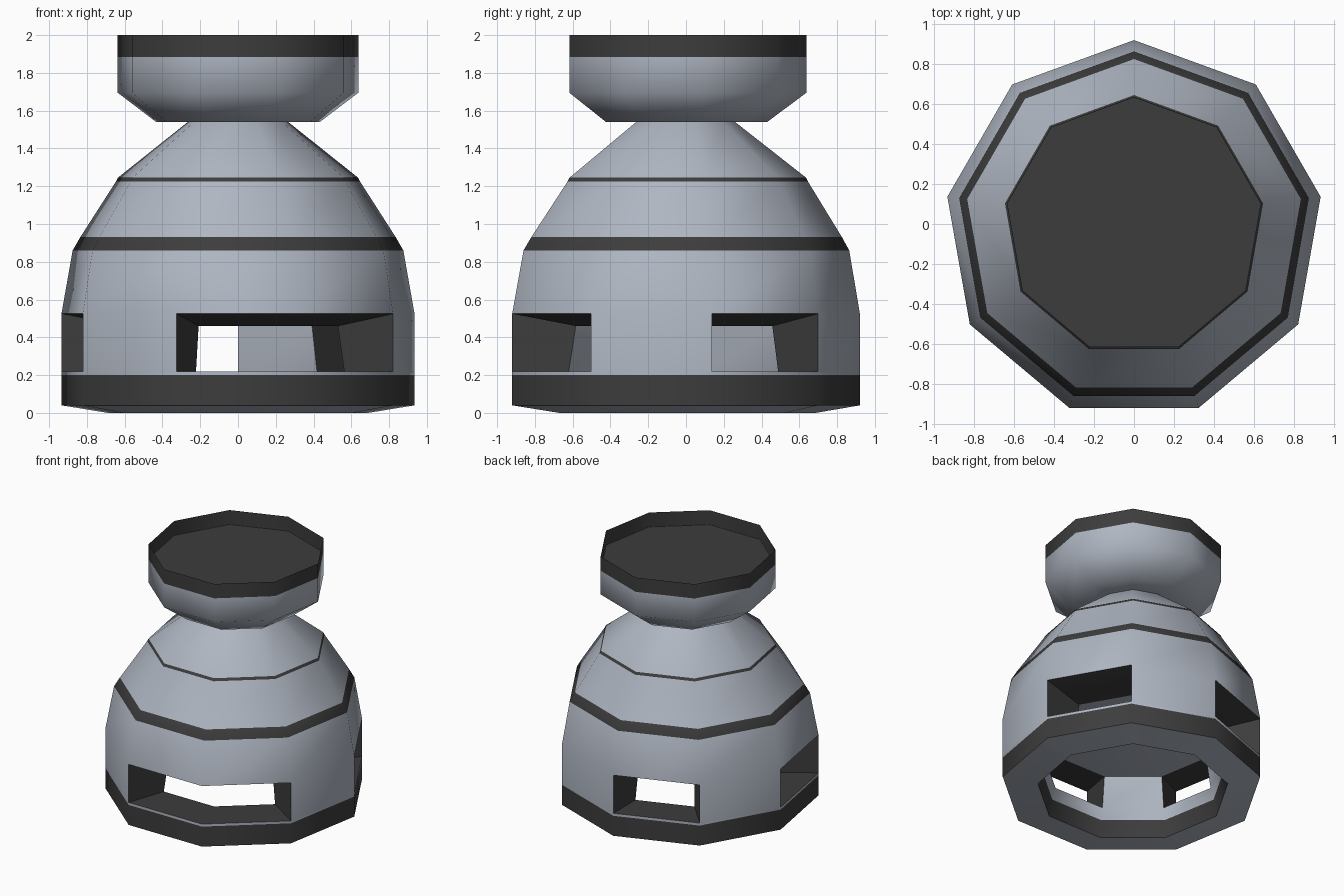
import bpy, bmesh, math

if "Cube" in bpy.data.objects:
    bpy.data.objects.remove(bpy.data.objects["Cube"])

N = 9  # sides


def material(name, rgb):
    m = bpy.data.materials.new(name)
    m.diffuse_color = (*rgb, 1)
    m.use_nodes = True
    m.node_tree.nodes["Principled BSDF"].inputs["Base Color"].default_value = m.diffuse_color
    return m


GREY, DARK = 0, 1
MATS = [material("light grey", (0.43, 0.47, 0.54)), material("charcoal", (0.046, 0.046, 0.046))]


def ring(bm, r, z):
    # side j lies between angles -110+40j and -70+40j, so side 0 faces the front;
    # wide rings sit slightly further forward than narrow ones
    cy = -0.01 - 0.061 * max(r - 0.647, 0)
    pts = []
    for j in range(N):
        a = math.radians(-110 + 40 * j)
        pts.append(bm.verts.new((r * math.cos(a), cy + r * math.sin(a), z)))
    return pts


def face(bm, verts, mat):
    f = bm.faces.new(verts)
    f.material_index = mat
    return f


def loft(bm, profile, skip=lambda i, j: False):
    # profile rows: radius, height, colour of the band that starts there
    rings = [ring(bm, r, z) for r, z, _ in profile]
    for i in range(len(rings) - 1):
        a, b = rings[i], rings[i + 1]
        for j in range(N):
            k = (j + 1) % N
            if not skip(i, j):
                face(bm, (a[j], a[k], b[k], b[j]), profile[i][2])
    return rings


def finish(bm, name):
    me = bpy.data.meshes.new(name)
    bm.to_mesh(me)
    bm.free()
    for m in MATS:
        me.materials.append(m)
    ob = bpy.data.objects.new(name, me)
    bpy.context.collection.objects.link(ob)
    bpy.ops.object.select_all(action='DESELECT')
    ob.select_set(True)
    bpy.context.view_layer.objects.active = ob
    bpy.ops.object.shade_smooth_by_angle(angle=math.radians(62))
    return ob


# Hollow body: inner ceiling and wall going down, bottom rim, outer dome going up
body = [
    (0.61, 0.46, GREY), (0.65, 0.22, GREY),           # inner window band
    (0.675, 0.13, DARK), (0.70, 0.0, GREY),
    (0.949, 0.04, DARK), (0.949, 0.20, GREY),
    (0.949, 0.22, GREY), (0.949, 0.525, GREY),        # outer window band
    (0.889, 0.86, DARK), (0.848, 0.93, GREY),
    (0.656, 1.225, DARK), (0.646, 1.245, GREY), (0.27, 1.54, GREY),
]
IN, OUT = 0, 6
WINDOWS = {0, 1, 3, 5, 7}
bm = bmesh.new()
R = loft(bm, body, lambda i, j: i in (IN, OUT) and j in WINDOWS)
face(bm, R[0], GREY)
neck_cap = face(bm, R[-1], GREY)

# Dark window reveals
it, ib, ob_, ot = R[IN], R[IN + 1], R[OUT], R[OUT + 1]
for j in WINDOWS:
    k = (j + 1) % N
    face(bm, (ob_[j], ob_[k], ib[k], ib[j]), DARK)
    face(bm, (ot[j], ot[k], it[k], it[j]), DARK)
    if (j - 1) % N not in WINDOWS:
        face(bm, (ob_[j], ot[j], it[j], ib[j]), DARK)
    if k not in WINDOWS:
        face(bm, (ob_[k], ot[k], it[k], ib[k]), DARK)
bmesh.ops.recalc_face_normals(bm, faces=bm.faces)
bmesh.ops.delete(bm, geom=[neck_cap], context='FACES_ONLY')
finish(bm, "body")

# Head: cup open at the neck, with a thin open dark rim
bm = bmesh.new()
loft(bm, [(0.27, 1.54, GREY), (0.44, 1.54, GREY), (0.647, 1.695, GREY), (0.647, 1.885, DARK), (0.647, 2.0, DARK)])
finish(bm, "head")

# Dark recessed plate inside the rim
bm = bmesh.new()
face(bm, ring(bm, 0.646, 1.885), DARK)
finish(bm, "head_plate")
